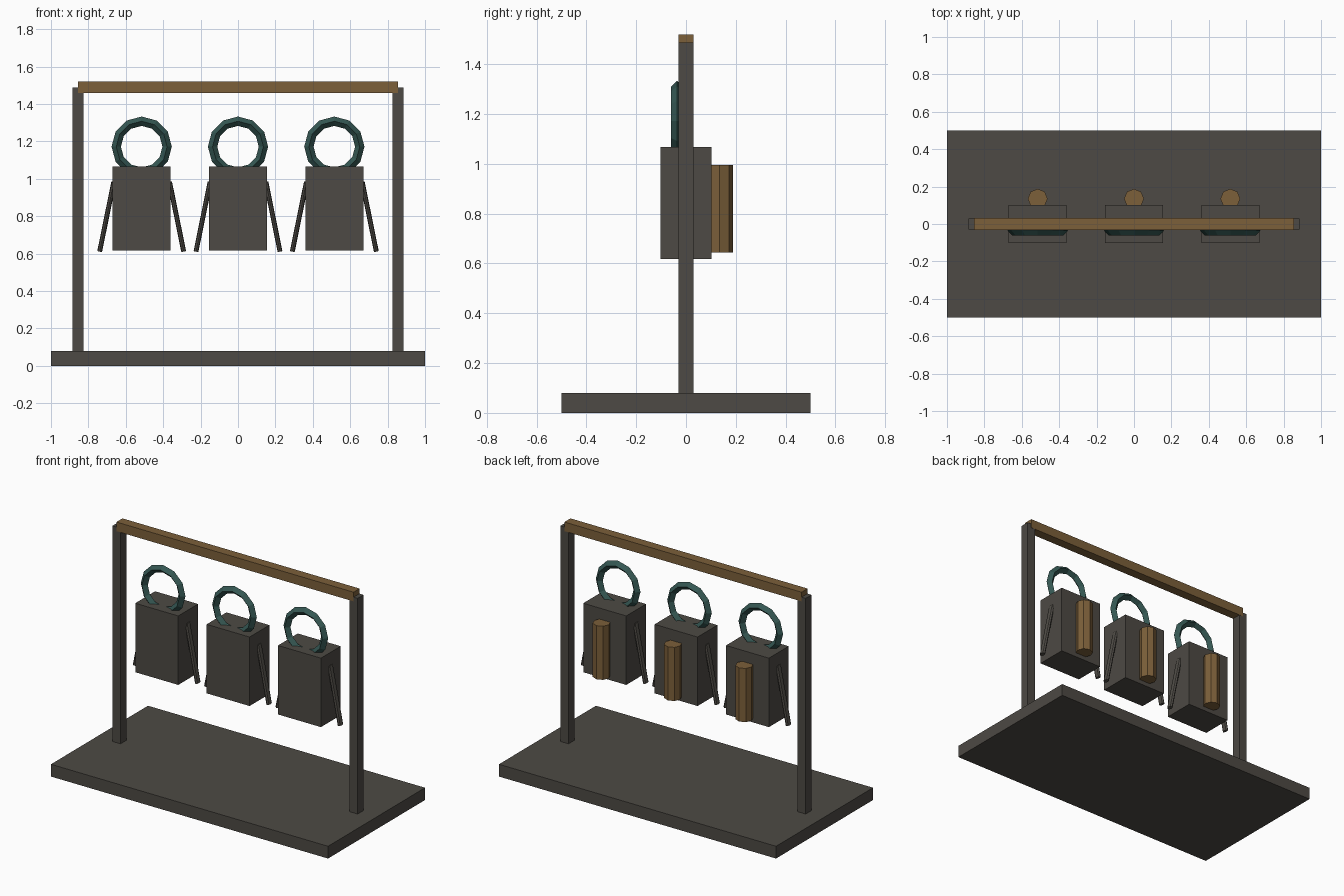
import bpy, math

if "Cube" in bpy.data.objects:
    bpy.data.objects.remove(bpy.data.objects["Cube"])

def material(name, rgb):
    m = bpy.data.materials.new(name)
    m.diffuse_color = (*rgb, 1)
    m.use_nodes = True
    m.node_tree.nodes["Principled BSDF"].inputs["Base Color"].default_value = m.diffuse_color
    return m

GREY = material("dark warm grey", (0.075, 0.068, 0.058))
WOOD = material("wood brown", (0.20, 0.115, 0.042))
TEAL = material("dark teal", (0.035, 0.095, 0.085))

def finish(name, mat):
    o = bpy.context.object
    o.name = name
    o.data.materials.append(mat)
    return o

def box(name, mat, lo, hi):
    bpy.ops.mesh.primitive_cube_add(size=1, location=[(a + b) / 2 for a, b in zip(lo, hi)])
    o = finish(name, mat)
    o.scale = [b - a for a, b in zip(lo, hi)]
    return o

# stand: base, two posts and the top rail
box("base", GREY, (-1, -0.5, 0), (1, 0.5, 0.08))
for side, n in ((-1, "left"), (1, "right")):
    x = side * 0.856
    box(n + "_post", GREY, (x - 0.029, -0.03, 0.08), (x + 0.029, 0.03, 1.487))
box("top_rail", WOOD, (-0.856, -0.031, 1.46), (0.856, 0.031, 1.52))

# three hanging bags
for i, x in enumerate((-0.515, 0, 0.515), 1):
    box(f"bag_{i}", GREY, (x - 0.155, -0.102, 0.617), (x + 0.155, 0.102, 1.067))
    # faceted ring handle, sunk into the bag top
    bpy.ops.mesh.primitive_torus_add(
        major_segments=12, minor_segments=4, major_radius=0.136, minor_radius=0.025,
        location=(x, -0.036, 1.172), rotation=(math.pi / 2, 0, 0))
    finish(f"ring_handle_{i}", TEAL)
    # roll on the back
    bpy.ops.mesh.primitive_cylinder_add(vertices=8, radius=0.053, depth=0.35,
                                        location=(x, 0.135, 0.82))
    finish(f"back_roll_{i}", WOOD)
    # splayed side straps
    for side, n in ((-1, "left"), (1, "right")):
        bpy.ops.mesh.primitive_cylinder_add(
            vertices=8, radius=1, depth=0.38, location=(x + side * 0.187, 0, 0.797),
            rotation=(0, -side * 0.2, 0))
        finish(f"{n}_strap_{i}", GREY).scale = (0.013, 0.021, 1)
